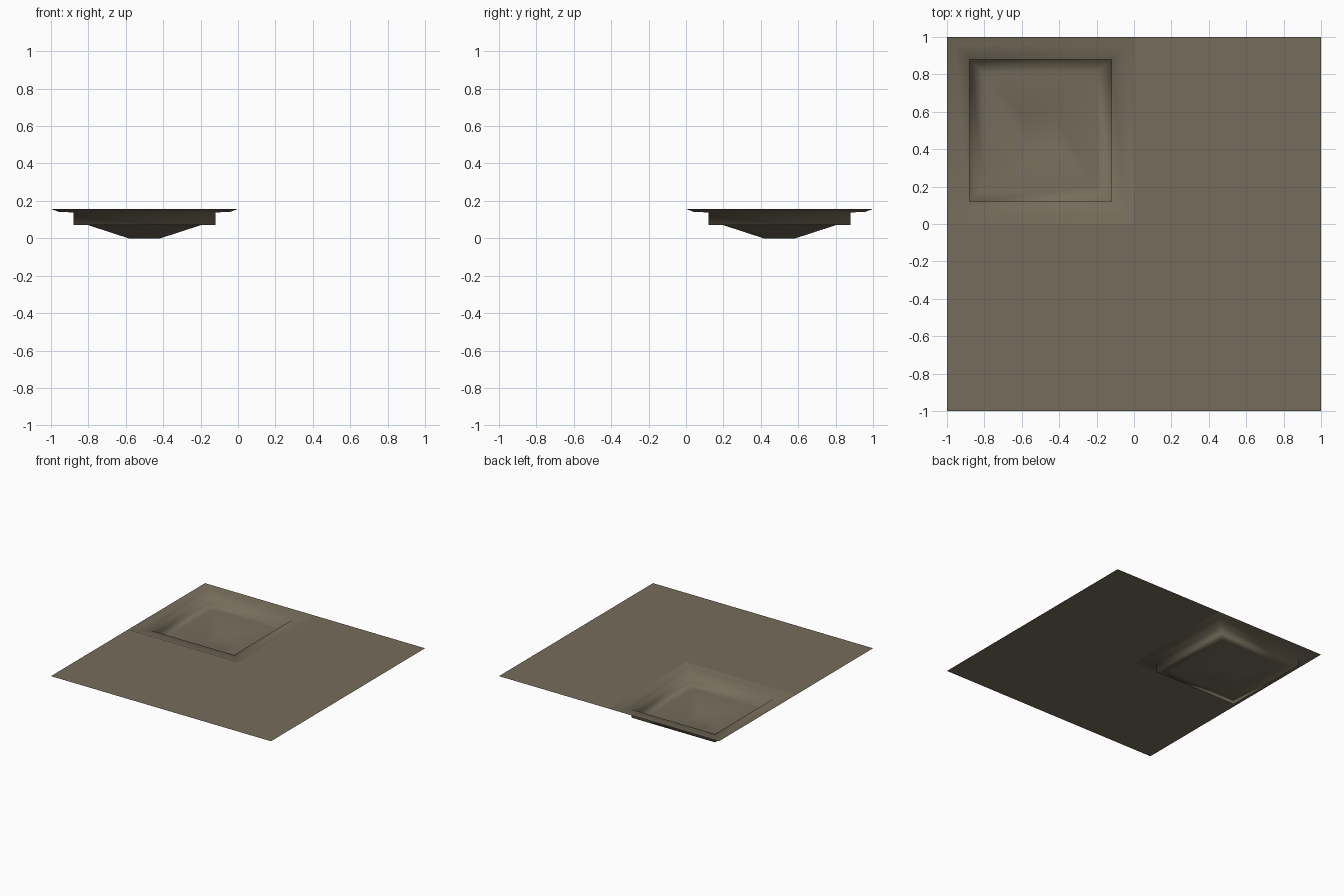
import bpy, bmesh

if "Cube" in bpy.data.objects:
    bpy.data.objects.remove(bpy.data.objects["Cube"])

mat = bpy.data.materials.new("olive grey")
mat.diffuse_color = (0.18, 0.152, 0.105, 1)
mat.use_nodes = True
mat.node_tree.nodes["Principled BSDF"].inputs["Base Color"].default_value = mat.diffuse_color
TOP = 0.157


def make(name, bm, smooth):
    for f in bm.faces:
        f.smooth = smooth
    me = bpy.data.meshes.new(name)
    bm.to_mesh(me)
    bm.free()
    me.materials.append(mat)
    ob = bpy.data.objects.new(name, me)
    bpy.context.collection.objects.link(ob)
    return ob


# flat sheet: three of the four quadrants
bm = bmesh.new()
grid = {(x, y): bm.verts.new((x, y, TOP)) for x in (-1, 0, 1) for y in (-1, 0, 1)}
for x, y in ((-1, -1), (0, -1), (0, 0)):
    bm.faces.new([grid[c] for c in ((x, y), (x + 1, y), (x + 1, y + 1), (x, y + 1))])
make("sheet", bm, False)

# recessed basin in the remaining quadrant: (half width, height) rings
profile = [(0.5, TOP), (0.46, 0.142), (0.38, 0.138), (0.38, 0.07),
           (0.30, 0.07), (0.085, 0.0)]
bm = bmesh.new()
rings = [[bm.verts.new((-0.5 + sx * h, 0.5 + sy * h, z))
          for sx, sy in ((-1, -1), (1, -1), (1, 1), (-1, 1))] for h, z in profile]
for a, b in zip(rings, rings[1:]):
    for i in range(4):
        j = (i + 1) % 4
        bm.faces.new((a[i], a[j], b[j], b[i]))
bm.faces.new(rings[-1])
make("basin", bm, True)
